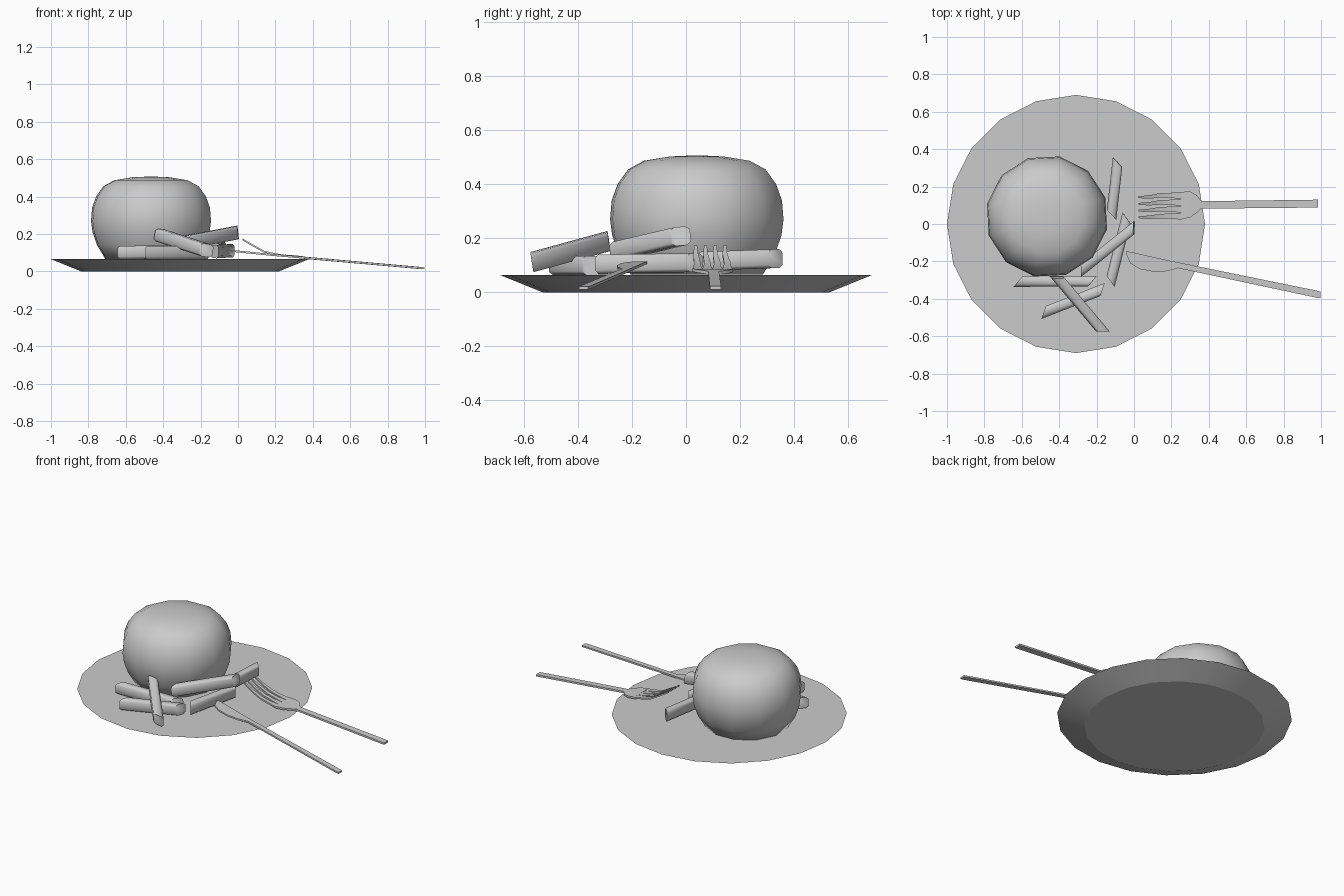
import bpy, bmesh, math
from mathutils import Matrix, Vector

if "Cube" in bpy.data.objects:
    bpy.data.objects.remove(bpy.data.objects["Cube"], do_unlink=True)

# One plain grey for everything
grey = bpy.data.materials.new("plain_grey")
grey.use_nodes = True
colour = (0.6, 0.6, 0.6, 1)
grey.diffuse_color = colour
grey.node_tree.nodes["Principled BSDF"].inputs["Base Color"].default_value = colour


def finish(name, bm, angle=40):
    bmesh.ops.recalc_face_normals(bm, faces=bm.faces)
    mesh = bpy.data.meshes.new(name)
    bm.to_mesh(mesh)
    bm.free()
    mesh.materials.append(grey)
    obj = bpy.data.objects.new(name, mesh)
    bpy.context.collection.objects.link(obj)
    bpy.ops.object.select_all(action='DESELECT')
    obj.select_set(True)
    bpy.context.view_layer.objects.active = obj
    bpy.ops.object.shade_smooth_by_angle(angle=math.radians(angle))
    return obj


def loft(bm, rings):
    """Skin closed rings of points and cap both ends."""
    loops = [[bm.verts.new(p) for p in ring] for ring in rings]
    n = len(loops[0])
    for a, b in zip(loops, loops[1:]):
        for i in range(n):
            j = (i + 1) % n
            bm.faces.new((a[i], a[j], b[j], b[i]))
    bm.faces.new(loops[0][::-1])
    bm.faces.new(loops[-1])


def lathe(name, profile, sides, centre, turn=0, angle=40):
    bm = bmesh.new()
    steps = [math.radians(turn) + math.tau * i / sides for i in range(sides)]
    loft(bm, [[(centre[0] + r * math.cos(t), centre[1] + r * math.sin(t), z)
               for t in steps] for r, z in profile])
    return finish(name, bm, angle)


def ribbon(bm, sections, thick=0.01):
    """Thin strip running along x; each section is x, low y, high y, z."""
    loft(bm, [[(x, a, z - thick / 2), (x, b, z - thick / 2),
               (x, b, z + thick / 2), (x, a, z + thick / 2)]
              for x, a, b, z in sections])


def fry(name, start, end, width=0.056, height=0.07, shear=0.85):
    """Chip with slanted ends and softened long edges."""
    start, end = Vector(start), Vector(end)
    along = (end - start).normalized()
    side = Vector((0, 0, 1)).cross(along).normalized()
    up = along.cross(side)
    w, h, c = width / 2, height / 2, 0.012
    outline = [(w, h - c), (w - c, h), (c - w, h), (-w, h - c),
               (-w, c - h), (c - w, -h), (w - c, -h), (w, c - h)]
    bm = bmesh.new()
    loft(bm, [[p + side * s + up * u + along * s * shear for s, u in outline]
              for p in (start, end)])
    return finish(name, bm, 50)


# Plate
lathe("plate", [(0.53, 0), (0.69, 0.065)], 20, (-0.31, 0), 0, 20)

# Bun
lathe("bun", [(0.25, 0.066), (0.295, 0.14), (0.32, 0.21), (0.328, 0.27), (0.322, 0.34),
              (0.3, 0.4), (0.26, 0.455), (0.2, 0.487), (0.1, 0.503), (0.03, 0.506)],
      12, (-0.465, 0.04), 18, 60)

# Fries
fries = [((-0.62, -0.308, 0.101), (-0.222, -0.305, 0.105)),
         ((-0.483, -0.473, 0.1), (-0.168, -0.35, 0.1)),
         ((-0.41, -0.285, 0.19), (-0.17, -0.57, 0.112)),
         ((-0.28, -0.245, 0.155), (0, -0.02, 0.208)),
         ((-0.125, -0.307, 0.105), (-0.04, 0.032, 0.11)),
         ((-0.12, 0.05, 0.115), (-0.088, 0.33, 0.125))]
for number, (start, end) in enumerate(fries, 1):
    fry(f"fry_{number}", start, end)

# Fork: head and handle in one strip, then four tapering tines
bm = bmesh.new()
ribbon(bm, [(0.25, 0.024, 0.172, 0.083), (0.3, 0.035, 0.173, 0.08),
            (0.335, 0.06, 0.155, 0.076), (0.36, 0.082, 0.122, 0.072),
            (0.985, 0.088, 0.13, 0.017)], 0.012)
for i in range(4):
    root, tip = 0.042 + 0.037 * i, 0.036 + 0.036 * i
    ribbon(bm, [(0.025, tip - 0.005, tip + 0.005, 0.17),
                (0.08, tip - 0.009, tip + 0.009, 0.138),
                (0.14, root - 0.012, root + 0.012, 0.105),
                (0.2, root - 0.014, root + 0.014, 0.091),
                (0.25, root - 0.018, root + 0.018, 0.083)])
finish("fork", bm, 30)

# Knife: curved blade running into a straight handle
bm = bmesh.new()
ribbon(bm, [(-0.04, -0.165, -0.145, 0.11), (-0.02, -0.21, -0.149, 0.108),
            (0.03, -0.241, -0.16, 0.103), (0.11, -0.256, -0.178, 0.095),
            (0.18, -0.252, -0.194, 0.088), (0.235, -0.236, -0.205, 0.083),
            (0.985, -0.396, -0.358, 0.017), (0.998, -0.396, -0.362, 0.016)], 0.01)
finish("knife", bm, 30)
